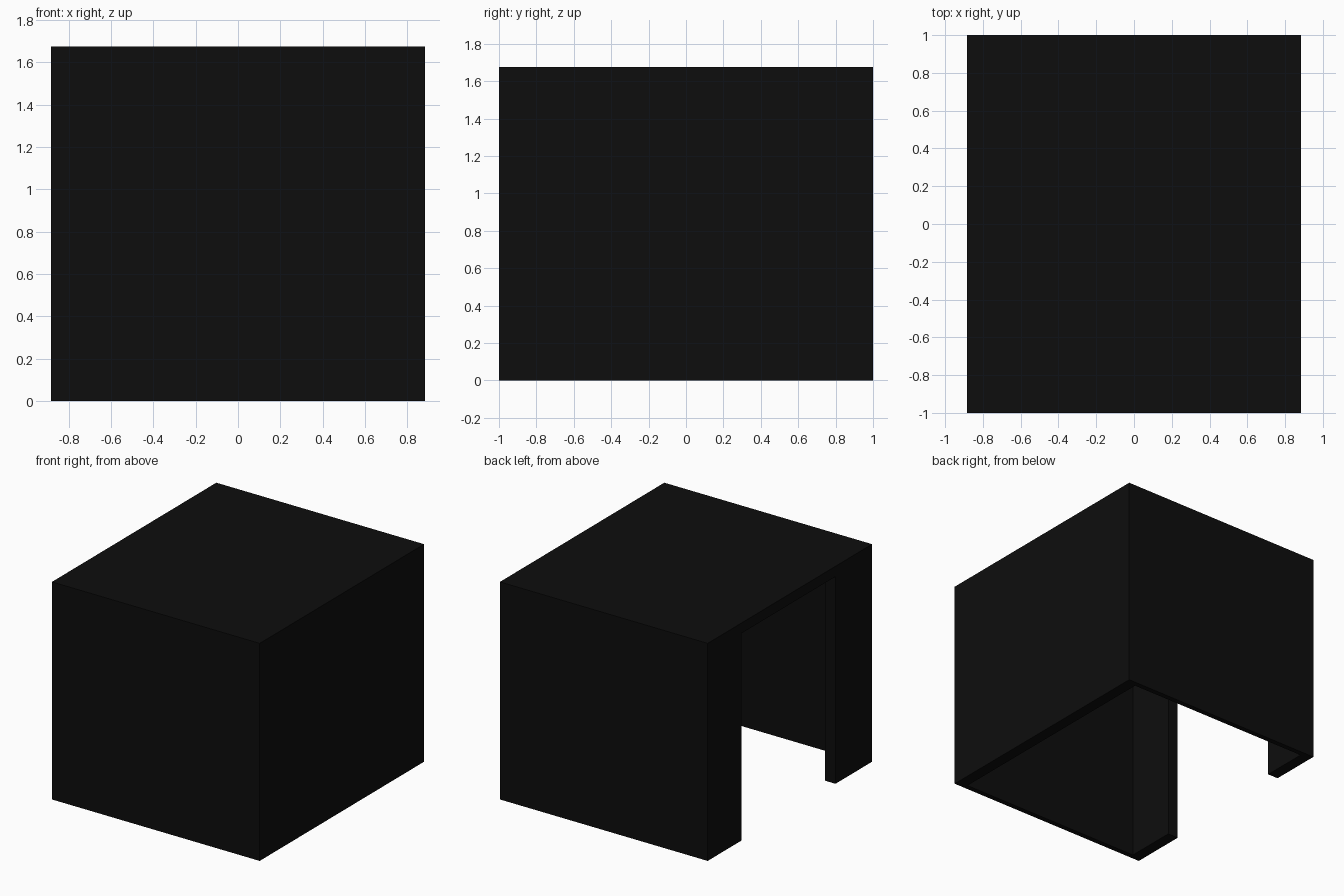
import bpy
import bmesh
from mathutils import Vector

cube = bpy.data.objects.get("Cube")
if cube:
    bpy.data.objects.remove(cube, do_unlink=True)

# Single near-black colour
black = bpy.data.materials.new("matte_black")
black.use_nodes = True
colour = (0.004, 0.004, 0.004, 1)
black.diffuse_color = colour
black.node_tree.nodes["Principled BSDF"].inputs["Base Color"].default_value = colour

# Overall half sizes, height and panel thicknesses
HX, HY, TOP = 0.885, 1.0, 1.675
SIDE, END, ROOF = 0.09, 0.04, 0.08
UNDER = TOP - ROOF
OPEN_FRONT, OPEN_BACK = -0.555, 0.59


def panel(name, low, high):
    """Box spanning two opposite corners."""
    low, high = Vector(low), Vector(high)
    mesh = bpy.data.meshes.new(name)
    bm = bmesh.new()
    bmesh.ops.create_cube(bm, size=1)
    for v in bm.verts:
        v.co = (low + high) / 2 + v.co * (high - low)
    bm.to_mesh(mesh)
    bm.free()
    mesh.materials.append(black)
    obj = bpy.data.objects.new(name, mesh)
    bpy.context.collection.objects.link(obj)
    return obj


# Roof slab, whose edge forms the lintel over the opening
panel("roof", (-HX, -HY, UNDER), (HX, HY, TOP))

# Full-width end walls
panel("front_wall", (-HX, -HY, 0), (HX, -HY + END, UNDER))
panel("back_wall", (-HX, HY - END, 0), (HX, HY, UNDER))

# Closed side wall
panel("left_wall", (HX - SIDE, -HY + END, 0), (HX, HY - END, UNDER))

# Posts either side of the open doorway
panel("right_front_post", (-HX, -HY + END, 0), (-HX + SIDE, OPEN_FRONT, UNDER))
panel("right_back_post", (-HX, OPEN_BACK, 0), (-HX + SIDE, HY - END, UNDER))
